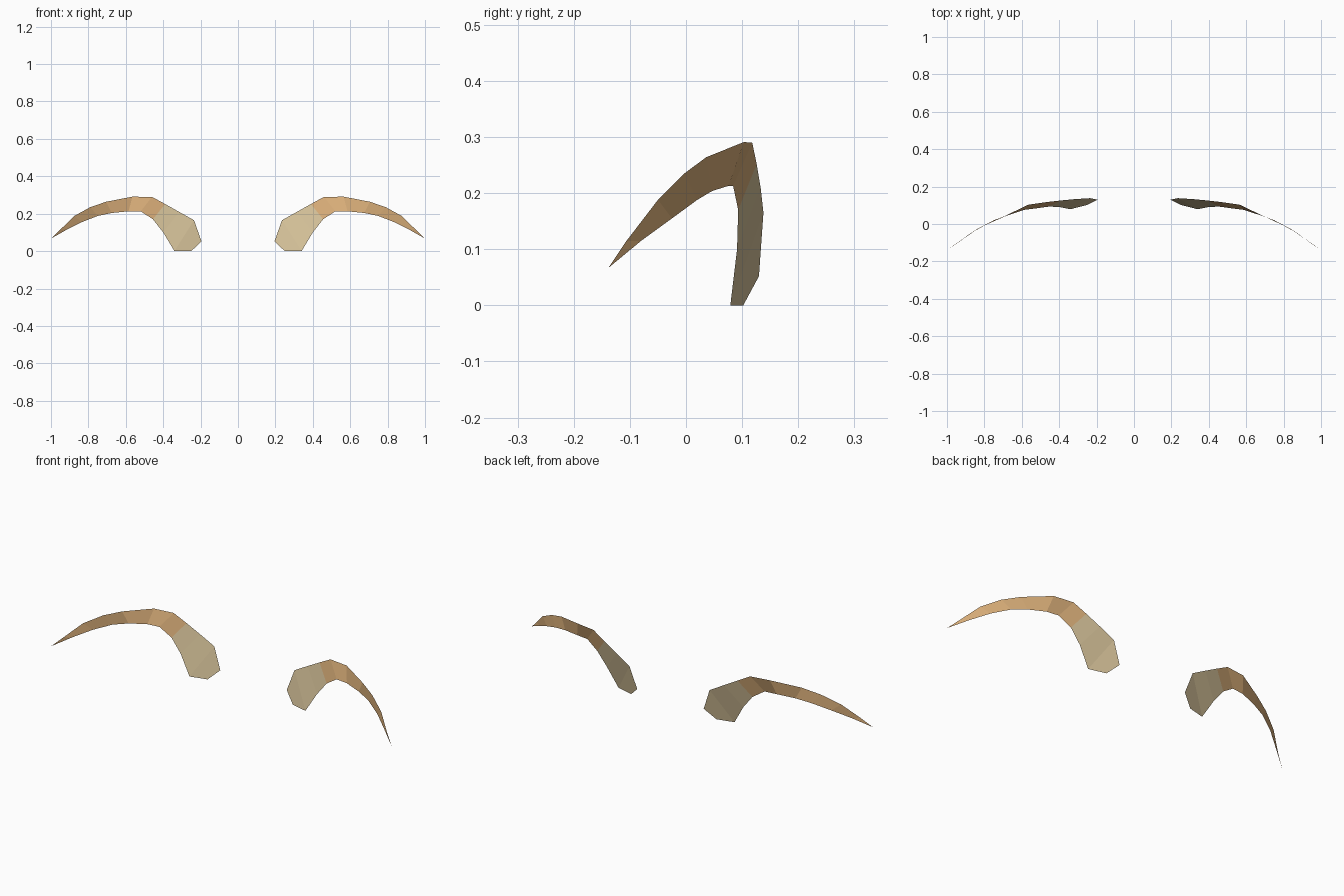
import bpy

if "Cube" in bpy.data.objects:
    bpy.data.objects.remove(bpy.data.objects["Cube"])

def material(name, rgb):
    m = bpy.data.materials.new(name)
    m.diffuse_color = (*rgb, 1.0)
    m.use_nodes = True
    m.node_tree.nodes["Principled BSDF"].inputs["Base Color"].default_value = m.diffuse_color
    return m

pale = material("pale_straw", (0.67, 0.54, 0.32))
tan = material("warm_tan", (0.69, 0.42, 0.19))

# Upper and lower rails of one brow, from the inner end to the outer tip
upper = [(.195, .130, .052), (.235, .138, .165), (.315, .133, .21), (.39, .126, .252),
         (.46, .118, .29), (.565, .103, .291), (.705, .036, .264), (.79, -.003, .235),
         (.875, -.05, .188), (.95, -.106, .115)]
lower = [(.25, .102, 0), (.34, .079, 0), (.40, .091, .10), (.455, .093, .17),
         (.52, .084, .213), (.585, .076, .213), (.675, .047, .204), (.75, .02, .188),
         (.835, -.025, .155), (.915, -.08, .115)]
tip = (1.0, -.138, .067)


def brow(name, side):
    n = len(upper)
    verts = [(side * x, y, z) for x, y, z in upper + lower + [tip]]
    # Strip of facets between the rails, closed by the pointed tip
    faces = [(i, n + i, n + i + 1, i + 1) for i in range(n - 1)]
    faces.append((n - 1, 2 * n - 1, 2 * n))
    if side < 0:
        faces = [f[::-1] for f in faces]
    mesh = bpy.data.meshes.new(name)
    mesh.from_pydata(verts, [], faces)
    mesh.materials.append(pale)
    mesh.materials.append(tan)
    # Broad inner end is pale, the tapering outer arch is tan
    for p in mesh.polygons:
        p.material_index = 0 if abs(p.center.x) < 0.41 else 1
    mesh.update()
    ob = bpy.data.objects.new(name, mesh)
    bpy.context.collection.objects.link(ob)


brow("right_brow", 1)
brow("left_brow", -1)
